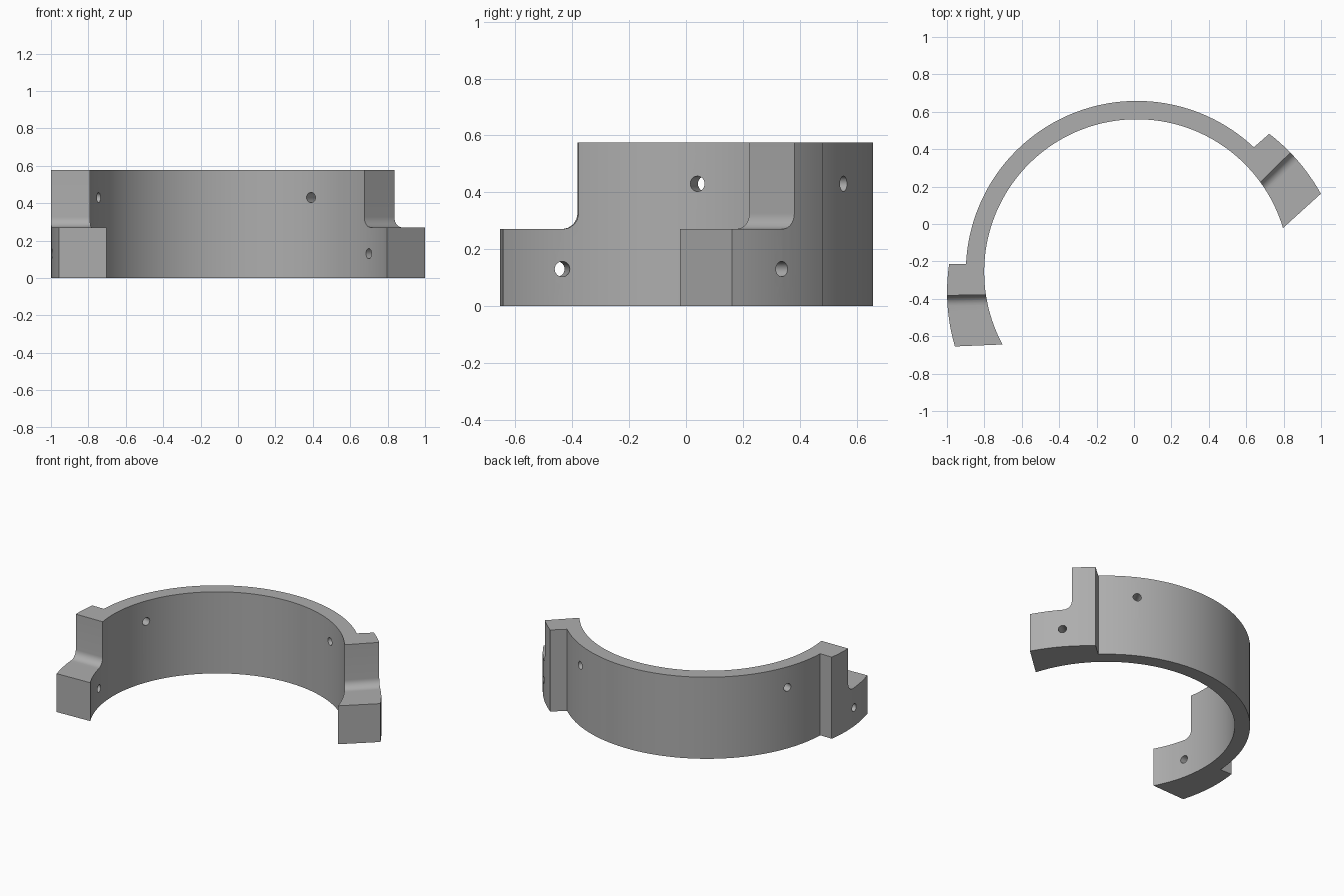
import bpy, bmesh, math
from mathutils import Vector

if "Cube" in bpy.data.objects:
    bpy.data.objects.remove(bpy.data.objects["Cube"])

C = Vector((0.015, -0.256))          # ring centre
R_IN, R_OUT, H, STEP, FILLET = 0.816, 0.914, 0.576, 0.271, 0.055

grey = bpy.data.materials.new("mid grey")
grey.diffuse_color = (0.42, 0.42, 0.42, 1)
grey.use_nodes = True
grey.node_tree.nodes["Principled BSDF"].inputs["Base Color"].default_value = grey.diffuse_color


def polar(r, deg):
    a = math.radians(deg)
    return C + Vector((r * math.cos(a), r * math.sin(a)))


def arc(r, a0, a1, n):
    """Arc points; r is a function of the angle in degrees."""
    return [polar(r(a0 + (a1 - a0) * i / n), a0 + (a1 - a0) * i / n) for i in range(n + 1)]


def prism(name, base, offset):
    """Extrude a closed 3D outline along an offset vector."""
    bm = bmesh.new()
    face = bm.faces.new([bm.verts.new(p) for p in base])
    ext = bmesh.ops.extrude_face_region(bm, geom=[face])
    bmesh.ops.translate(bm, vec=offset, verts=[v for v in ext["geom"] if isinstance(v, bmesh.types.BMVert)])
    bmesh.ops.recalc_face_normals(bm, faces=bm.faces)
    me = bpy.data.meshes.new(name)
    bm.to_mesh(me)
    bm.free()
    me.materials.append(grey)
    ob = bpy.data.objects.new(name, me)
    bpy.context.collection.objects.link(ob)
    return ob


# Clamp footprint: thin arc with a thicker tapered lug at each end
outline = arc(lambda a: R_IN, 16.7, 208.4, 96)
outline += arc(lambda a: 1.051 - 0.0019 * (202.3 - a), 202.3, 177.6, 12)
outline += arc(lambda a: R_OUT, 177.4, 46.8, 72)
outline += arc(lambda a: 1.0225 + 0.002 * (46.3 - a), 46.2, 23.0, 12)
body = prism("half_ring_clamp", [(p.x, p.y, 0) for p in outline], Vector((0, 0, H)))


def step_cutter(point, line_deg, side):
    """Filleted step removing the top of a lug beyond a split line."""
    a = math.radians(line_deg)
    v = Vector((math.cos(a), math.sin(a), 0))
    u = Vector((-v.y, v.x, 0)) * side
    prof = [(0, 1), (0, STEP + FILLET)]
    for i in range(1, 9):
        t = math.pi / 2 * i / 8
        prof.append((FILLET * (1 - math.cos(t)), STEP + FILLET * (1 - math.sin(t))))
    prof += [(0.6, STEP), (0.6, 1)]
    start = Vector(point) - 0.45 * v
    return prism("step_cutter", [start + u * s + Vector((0, 0, z)) for s, z in prof], v * 0.8)


def hole_cutter(angle, direction, z):
    """Bolt hole starting on the inner wall."""
    p = polar(R_IN, angle)
    d = math.radians(direction)
    d = Vector((math.cos(d), math.sin(d), 0))
    side = Vector((-d.y, d.x, 0))
    base = Vector((p.x, p.y, z)) - d * 0.15
    ring = [base + 0.027 * (side * math.cos(t) + Vector((0, 0, math.sin(t))))
            for t in (2 * math.pi * i / 24 for i in range(24))]
    return prism("hole_cutter", ring, d * 0.6)


cutters = [step_cutter((0.837, 0.382, 0), 44.5, -1), step_cutter((-1.0, -0.382, 0), 181, 1)]
cutters += [hole_cutter(*h) for h in ((33.0, 40, 0.13), (192.7, 185, 0.13),
                                      (62.6, 61, 0.43), (158.7, 164, 0.43))]

# Cut steps and holes, then drop the cutters
bpy.context.view_layer.objects.active = body
for c in cutters:
    m = body.modifiers.new("cut", 'BOOLEAN')
    m.operation, m.solver, m.object = 'DIFFERENCE', 'EXACT', c
    bpy.ops.object.modifier_apply(modifier=m.name)
    bpy.data.objects.remove(c)

bpy.ops.object.select_all(action='DESELECT')
body.select_set(True)
bpy.ops.object.shade_smooth_by_angle(angle=math.radians(30))
